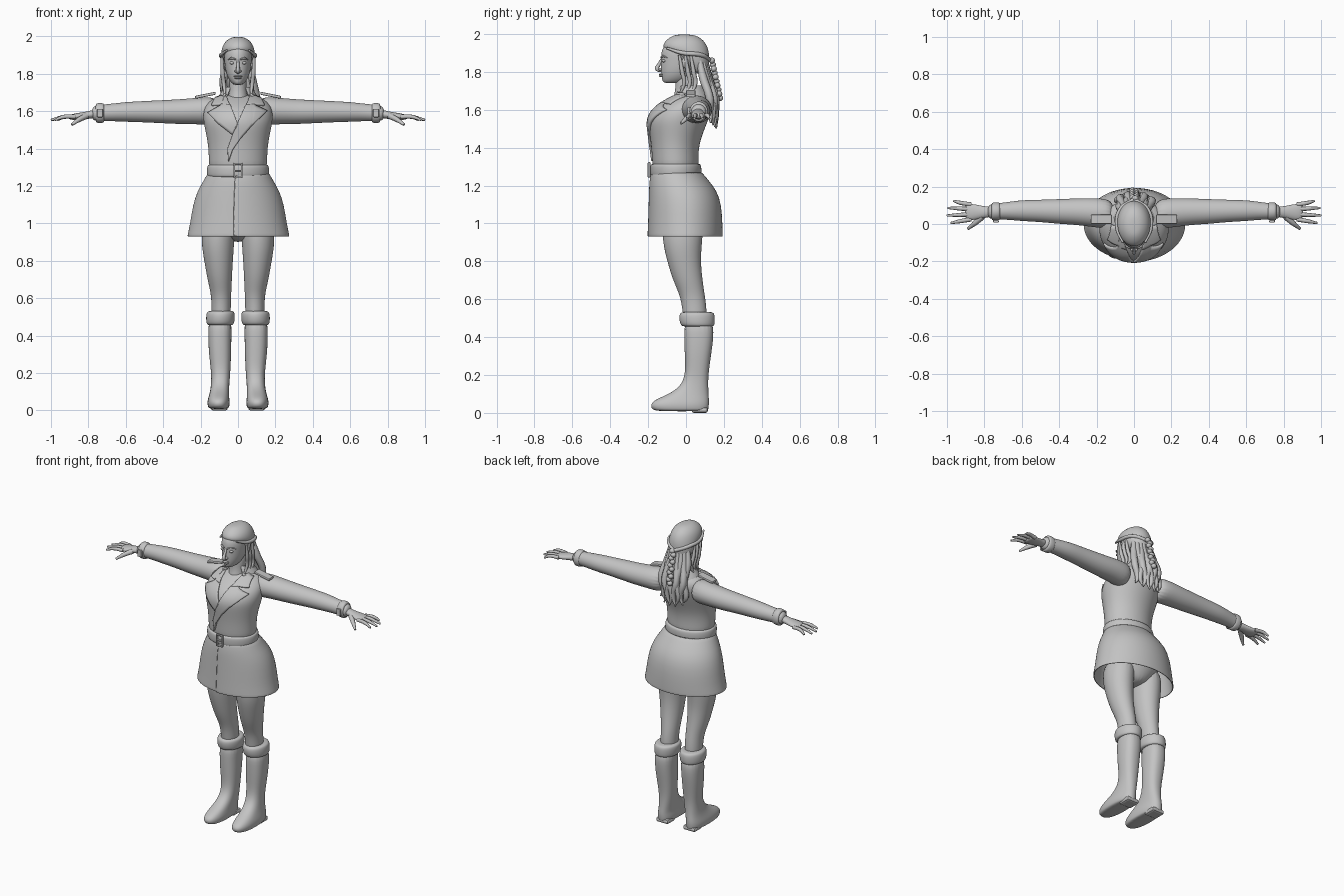
import bpy
import bmesh
from math import sin, cos, pi, copysign
from mathutils import Vector
from mathutils.bvhtree import BVHTree

default_cube = bpy.data.objects.get("Cube")
if default_cube:
    bpy.data.objects.remove(default_cube, do_unlink=True)

GREY = (0.55, 0.55, 0.55, 1)
material = bpy.data.materials.new("plain grey")
material.use_nodes = True
material.diffuse_color = GREY
material.node_tree.nodes["Principled BSDF"].inputs["Base Color"].default_value = GREY


def finish(name, mesh, mirror=False, thickness=0, levels=0, bevel=0, smooth=True):
    """Link a mesh as a named part with its modifiers."""
    part = bpy.data.objects.new(name, mesh)
    bpy.context.collection.objects.link(part)
    mesh.materials.clear()
    mesh.materials.append(material)
    for polygon in mesh.polygons:
        polygon.use_smooth = smooth
        polygon.material_index = 0
    if bevel:
        modifier = part.modifiers.new("bevel", "BEVEL")
        modifier.width = bevel
        modifier.segments = 2
    if thickness:
        modifier = part.modifiers.new("solidify", "SOLIDIFY")
        modifier.thickness = thickness
        modifier.offset = 0
    if levels:
        modifier = part.modifiers.new("subdivision", "SUBSURF")
        modifier.levels = modifier.render_levels = levels
    if mirror:
        part.modifiers.new("mirror", "MIRROR").use_clip = False
    return part


def mesh_from(bm, name):
    bmesh.ops.recalc_face_normals(bm, faces=bm.faces)
    mesh = bpy.data.meshes.new(name)
    bm.to_mesh(mesh)
    bm.free()
    return mesh


def loft(name, sections, axis="z", sides=20, start=0, sweep=2 * pi, swell=0,
         capped=True, power=1, levels=2, **options):
    """Skin rings given as (position, half width, low, high, side offset)."""
    bm = bmesh.new()
    closed = abs(sweep - 2 * pi) < 0.001
    count = sides if closed else sides + 1
    rings = []
    for position, width, low, high, *shift in sections:
        shift = shift[0] if shift else 0
        ring = []
        for step in range(count):
            angle = start + sweep * step / sides
            grow = swell * (1 - step / sides)
            s = copysign(abs(sin(angle)) ** power, sin(angle))
            c = copysign(abs(cos(angle)) ** power, cos(angle))
            u = shift + (width + grow) * s
            v = (low + high) / 2 - ((high - low) / 2 + grow) * c
            ring.append(bm.verts.new((u, v, position) if axis == "z" else (position, u, v)))
        rings.append(ring)
    for lower, upper in zip(rings, rings[1:]):
        for i in range(sides):
            j = (i + 1) % count
            bm.faces.new((lower[i], lower[j], upper[j], upper[i]))
    if capped and closed:
        bm.faces.new(rings[0])
        bm.faces.new(rings[-1])
    return finish(name, mesh_from(bm, name), levels=levels, **options)


def tube(name, points, radii, **options):
    """Round tapering strand through a few points."""
    curve = bpy.data.curves.new(name, "CURVE")
    curve.dimensions = "3D"
    curve.bevel_depth = 1
    curve.bevel_resolution = 2
    curve.resolution_u = 6
    curve.use_fill_caps = True
    spline = curve.splines.new("BEZIER")
    spline.bezier_points.add(len(points) - 1)
    for knot, point, radius in zip(spline.bezier_points, points, radii):
        knot.co = point
        knot.radius = radius
        knot.handle_left_type = knot.handle_right_type = "AUTO"
    holder = bpy.data.objects.new(name + " path", curve)
    bpy.context.collection.objects.link(holder)
    graph = bpy.context.evaluated_depsgraph_get()
    mesh = bpy.data.meshes.new_from_object(holder.evaluated_get(graph))
    bpy.data.objects.remove(holder, do_unlink=True)
    return finish(name, mesh, **options)


def ball(name, centre, size, **options):
    bm = bmesh.new()
    bmesh.ops.create_uvsphere(bm, u_segments=16, v_segments=10, radius=1)
    bmesh.ops.scale(bm, vec=size, verts=bm.verts)
    bmesh.ops.translate(bm, vec=centre, verts=bm.verts)
    return finish(name, mesh_from(bm, name), **options)


def box(name, centre, size, tilt=0, **options):
    bm = bmesh.new()
    bmesh.ops.create_cube(bm, size=1)
    bmesh.ops.scale(bm, vec=size, verts=bm.verts)
    for vert in bm.verts:
        vert.co.z += tilt * vert.co.x
    bmesh.ops.translate(bm, vec=centre, verts=bm.verts)
    return finish(name, mesh_from(bm, name), smooth=False, **options)


# Coat: body, sleeves, overlapping skirt
torso = loft("coat_body", [
    (1.25, .155, -.175, .07), (1.34, .157, -.18, .065), (1.42, .16, -.185, .07),
    (1.5, .177, -.197, .1), (1.55, .187, -.2, .12), (1.6, .187, -.175, .135),
    (1.64, .17, -.125, .135), (1.67, .13, -.07, .125), (1.69, .08, -.03, .09)], sides=24)
loft("sleeves", [
    (.1, .08, 1.52, 1.68, .05), (.2, .08, 1.53, 1.675, .06), (.3, .072, 1.53, 1.665, .066),
    (.4, .067, 1.535, 1.66, .067), (.5, .06, 1.54, 1.655, .07), (.6, .057, 1.543, 1.65, .072),
    (.68, .047, 1.547, 1.64, .07), (.74, .043, 1.545, 1.635, .067),
    (.785, .038, 1.55, 1.625, .066)], axis="x", mirror=True)
loft("coat_skirt", [
    (.93, .265, -.19, .185), (.94, .263, -.19, .185), (1, .25, -.187, .184),
    (1.1, .235, -.184, .178), (1.17, .212, -.182, .155), (1.22, .182, -.18, .115),
    (1.27, .155, -.172, .075)],
    sides=40, start=-.1, sweep=2 * pi + .3, swell=.01, thickness=.008, levels=1)

# Lapels draped on the chest
graph = bpy.context.evaluated_depsgraph_get()
graph.update()
surface = BVHTree.FromObject(torso, graph)


def drape(name, outline):
    bm = bmesh.new()
    bm.faces.new([bm.verts.new((x, -.05, z)) for x, z in outline])
    bmesh.ops.triangulate(bm, faces=bm.faces)
    bmesh.ops.subdivide_edges(bm, edges=bm.edges, cuts=7, use_grid_fill=True)
    for vert in bm.verts:
        hit = surface.ray_cast(Vector((vert.co.x, -1, vert.co.z)), Vector((0, 1, 0)))[0]
        hit = hit or surface.find_nearest(vert.co)[0]
        vert.co.y = hit.y - .005
    finish(name, mesh_from(bm, name), thickness=.014)


drape("right_lapel", [(-.07, 1.68), (-.09, 1.63), (-.16, 1.59), (-.1, 1.53), (-.03, 1.475),
                      (0, 1.53), (-.035, 1.62)])
drape("left_lapel", [(.07, 1.68), (.09, 1.63), (.155, 1.6), (.07, 1.52), (.01, 1.45),
                     (-.03, 1.39), (-.05, 1.33), (-.055, 1.4), (-.02, 1.5), (.035, 1.62)])
for side, label in ((1, "left"), (-1, "right")):
    drape(label + "_collar_wing", [(side * x, z) for x, z in
          ((.065, 1.69), (.12, 1.67), (.14, 1.63), (.09, 1.635), (.045, 1.63))])
loft("collar", [(1.66, .115, -.05, .125), (1.7, .085, -.045, .1), (1.73, .066, -.04, .085)],
     start=.6, sweep=2 * pi - 1.2, thickness=.01)
box("shoulder_tabs", (.175, .025, 1.685), (.11, .05, .016), tilt=-.2, bevel=.005, mirror=True)

# Belt, buckle and wrist straps
loft("belt", [(1.245, .155, -.176, .07), (1.25, .165, -.188, .08), (1.28, .168, -.19, .083),
              (1.31, .165, -.189, .08), (1.318, .155, -.176, .07)], sides=32)
for x in (-.02, .02):
    box("buckle_side", (x, -.195, 1.283), (.008, .014, .08), bevel=.003)
for z in (1.247, 1.283, 1.319):
    box("buckle_bar", (0, -.195, z), (.04, .014, .008), bevel=.003)
loft("wrist_straps", [
    (.715, .04, 1.55, 1.63, .067), (.718, .048, 1.537, 1.643, .067),
    (.738, .05, 1.535, 1.645, .067), (.758, .048, 1.537, 1.643, .067),
    (.762, .04, 1.55, 1.63, .067)], axis="x", mirror=True)
box("wrist_buckles", (.738, .014, 1.59), (.03, .014, .045), bevel=.004, mirror=True)

# Hands
loft("palms", [(.76, .03, 1.56, 1.612, .064), (.8, .03, 1.56, 1.6, .064),
               (.84, .04, 1.555, 1.593, .064), (.88, .045, 1.553, 1.587, .064),
               (.905, .04, 1.556, 1.578, .066)], axis="x", mirror=True)
for name, y, reach in (("index", .025, .98), ("middle", .052, 1), ("ring", .079, .995),
                       ("little", .104, .965)):
    spread = (y - .065) * .25
    tube(name + "_fingers", [(.87, y, 1.57), (.93, y + spread, 1.57), (reach, y + 2 * spread, 1.553)],
         (.012, .011, .006), mirror=True)
tube("thumbs", [(.81, .04, 1.575), (.85, .005, 1.555), (.888, -.026, 1.528)],
     (.017, .014, .007), mirror=True)

# Hips, legs, boots
loft("hips", [(.9, .03, -.06, .06), (.95, .13, -.12, .1), (1.05, .19, -.15, .14),
              (1.2, .15, -.15, .08)])
loft("legs", [(.46, .05, -.01, .11, .09), (.55, .052, -.02, .11, .09), (.62, .054, -.032, .1, .09),
              (.7, .066, -.07, .088, .098), (.8, .077, -.1, .078, .104),
              (.9, .09, -.125, .085, .109), (1.05, .09, -.13, .1, .1)], mirror=True)
loft("boots", [
    (.008, .05, -.16, .115, .103), (.02, .058, -.182, .12, .104), (.045, .061, -.19, .123, .104),
    (.07, .056, -.165, .123, .103), (.1, .051, -.09, .12, .099), (.14, .049, -.03, .118, .095),
    (.2, .051, -.003, .118, .092), (.3, .06, -.007, .132, .096), (.4, .063, -.01, .147, .098),
    (.5, .064, -.01, .145, .095)], power=.85, mirror=True)
box("boot_heels", (.1, .073, .015), (.09, .085, .03), bevel=.012, mirror=True)
loft("boot_cuffs", [
    (.455, .06, -.01, .14, .095), (.46, .074, -.028, .151, .095), (.49, .078, -.037, .154, .094),
    (.525, .077, -.037, .152, .093), (.535, .062, -.015, .135, .093)], mirror=True)

# Head and face
loft("neck", [(1.62, .06, -.08, .07), (1.68, .052, -.062, .055), (1.72, .046, -.055, .05),
              (1.8, .048, -.06, .06)])
loft("face", [
    (1.74, .018, -.112, -.04), (1.75, .035, -.125, 0), (1.775, .053, -.13, .03),
    (1.81, .066, -.134, .06), (1.86, .073, -.132, .08), (1.91, .077, -.133, .09),
    (1.95, .065, -.11, .08), (1.98, .03, -.06, .04)])
tube("nose", [(0, -.125, 1.872), (0, -.143, 1.838), (0, -.152, 1.817), (0, -.128, 1.806)],
     (.007, .009, .012, .008))
ball("nostrils", (.011, -.135, 1.814), (.008, .011, .007), mirror=True)
ball("eyes", (.031, -.116, 1.858), (.014, .011, .008), mirror=True)
tube("brows", [(.012, -.131, 1.877), (.035, -.122, 1.883), (.055, -.1, 1.875)],
     (.004, .006, .002), mirror=True)
ball("upper_lip", (0, -.13, 1.787), (.023, .014, .005))
ball("lower_lip", (0, -.128, 1.778), (.019, .015, .006))
ball("ears", (.08, -.005, 1.85), (.01, .017, .03), mirror=True)

# Hair cap, braids and loose locks
loft("hair_cap", [
    (1.79, .05, .02, .1), (1.81, .068, .01, .115), (1.85, .084, -.025, .124),
    (1.89, .09, -.075, .124), (1.925, .091, -.128, .118), (1.96, .079, -.115, .1),
    (1.985, .055, -.083, .07), (1.998, .025, -.05, .03)])
tube("temple_braids", [(.06, -.1, 1.925), (.09, -.02, 1.9), (.075, .075, 1.89), (0, .132, 1.86)],
     (.006, .011, .012, .012), mirror=True)
for step in range(10):
    drop = step * .022
    ball("back_braid", (.006 * (-1) ** step, .137 + .22 * drop, 1.86 - drop), (.018, .016, .016))
for step in range(9):
    across = (step - 4) / 4
    x = .085 * across
    curve_in = .03 * across * across
    wave = .012 * (-1) ** step
    tube("back_lock", [(x * .7, .1 - curve_in, 1.87), (x * .9, .12 - curve_in, 1.77),
                       (x + wave, .155 - curve_in, 1.66), (x - wave / 2, .158 - curve_in, 1.57),
                       (x + wave, .16 - curve_in, 1.49 + curve_in + abs(wave))],
         (.014, .022, .021, .016, .004))
for step in range(3):
    tube("side_locks", [(.086, -.035 + step * .03, 1.89), (.082, -.02 + step * .03, 1.8),
                        (.075, -.01 + step * .03, 1.74), (.068 + step * .012, -.04 + step * .03, 1.67)],
         (.007, .012, .011, .003), mirror=True)
